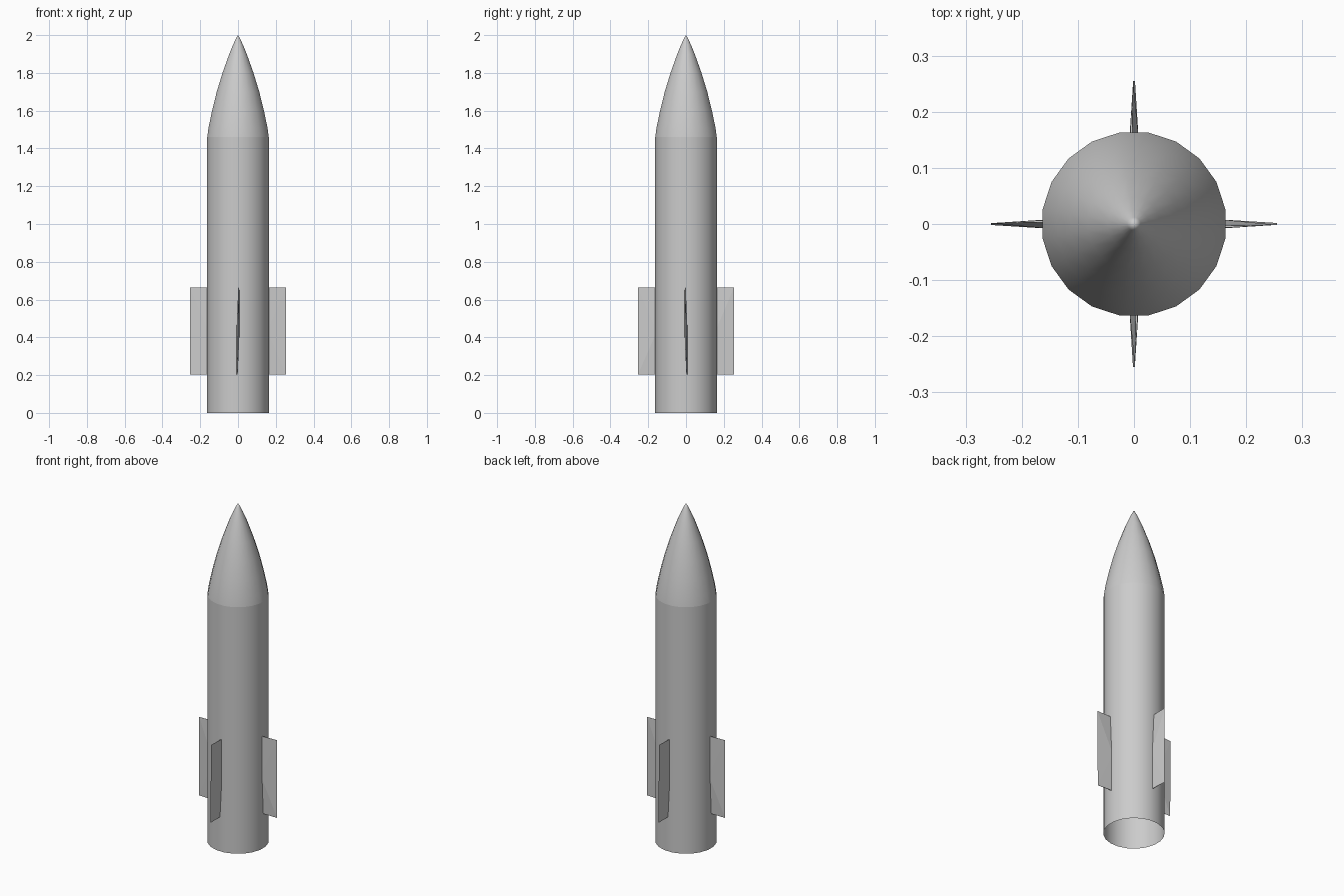
import bpy, bmesh
from math import sin, cos, pi

if "Cube" in bpy.data.objects:
    bpy.data.objects.remove(bpy.data.objects["Cube"])

SIDES = 20
R = 0.165


def make_object(name, bm, smooth):
    bmesh.ops.recalc_face_normals(bm, faces=bm.faces)
    mesh = bpy.data.meshes.new(name)
    bm.to_mesh(mesh)
    bm.free()
    obj = bpy.data.objects.new(name, mesh)
    bpy.context.collection.objects.link(obj)
    if smooth:
        for p in mesh.polygons:
            p.use_smooth = True
    return obj


def lathe(name, profile):
    """Revolve (radius, z) points; a zero radius closes to a point."""
    bm = bmesh.new()
    rings = []
    for r, z in profile:
        n = SIDES if r > 0 else 1
        rings.append([bm.verts.new((r * cos((i + 0.5) * 2 * pi / SIDES),
                                    r * sin((i + 0.5) * 2 * pi / SIDES), z))
                      for i in range(n)])
    for a, b in zip(rings, rings[1:]):
        for i in range(SIDES):
            j = (i + 1) % SIDES
            if len(b) == 1:
                bm.faces.new((a[i], a[j], b[0]))
            else:
                bm.faces.new((a[i], a[j], b[j], b[i]))
    return make_object(name, bm, True)


def fin(name, angle, cant):
    """Thin canted fin, thickest halfway along its root."""
    top, bottom = cant * 0.005, -cant * 0.006
    points = [(0.255, top * 0.3, 0.665), (0.255, bottom * 0.3, 0.203)]
    for s in (-1, 1):
        points += [(0.155, top + s * 0.002, 0.665),
                   (0.155, s * 0.008, 0.43),
                   (0.155, bottom + s * 0.002, 0.203)]
    bm = bmesh.new()
    for r, t, z in points:
        bm.verts.new((r * cos(angle) - t * sin(angle),
                      r * sin(angle) + t * cos(angle), z))
    bmesh.ops.convex_hull(bm, input=bm.verts)
    return make_object(name, bm, False)


# Open-ended body tube
lathe("body_tube", [(R, 0), (R, 1.46)])

# Curved nose cone
lathe("nose_cone", [(R, 1.46), (0.158, 1.51), (0.139, 1.6), (0.114, 1.7),
                    (0.083, 1.8), (0.047, 1.9), (0.026, 1.95),
                    (0.012, 1.98), (0, 2.0)])

# Four fins, alternate ones canted the opposite way
for k, side in enumerate(("right", "back", "left", "front")):
    fin(side + "_fin", k * pi / 2, 1 if k % 2 else -1)
